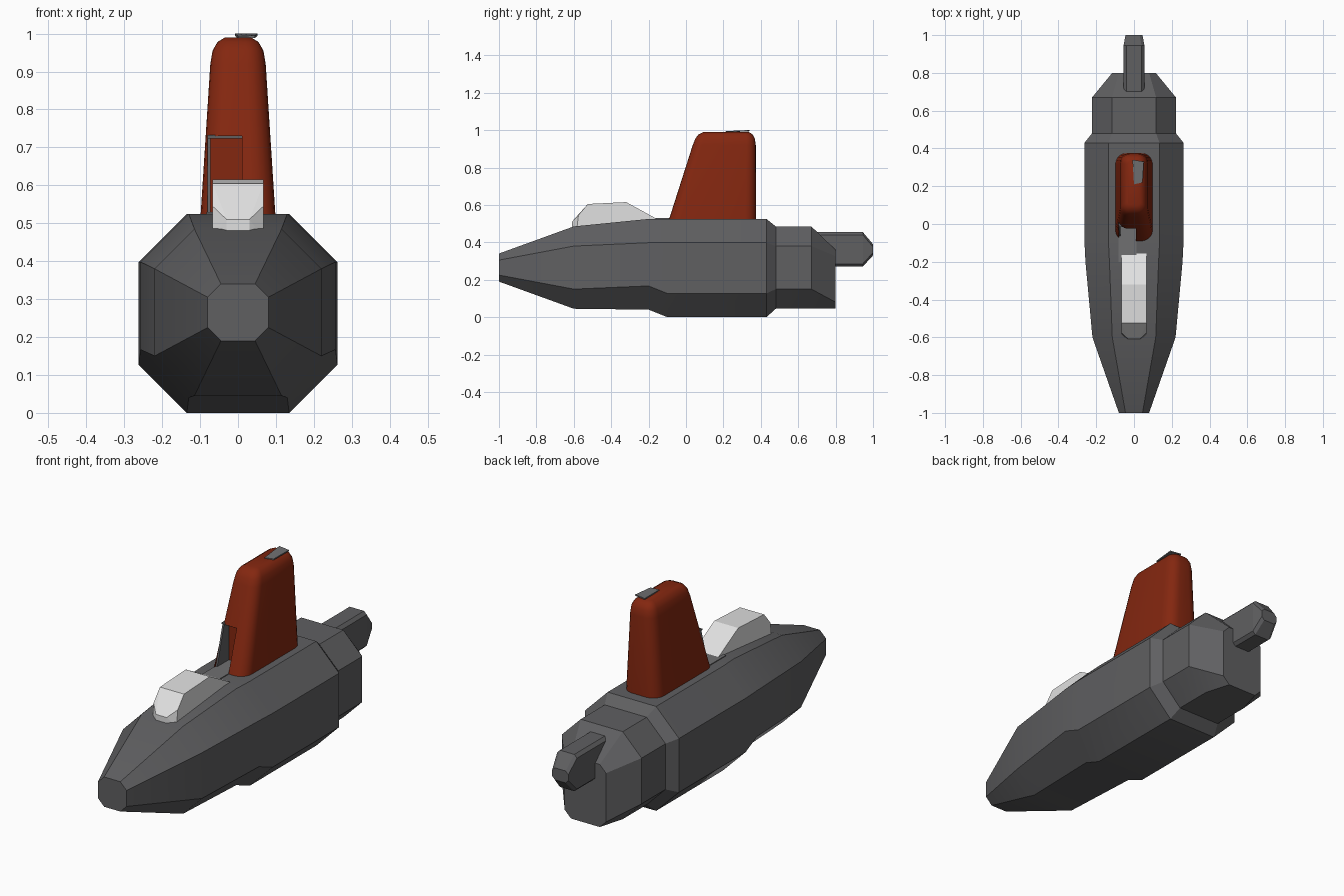
import bpy, bmesh, math

if "Cube" in bpy.data.objects:
    bpy.data.objects.remove(bpy.data.objects["Cube"])


def material(name, rgb):
    m = bpy.data.materials.new(name)
    m.diffuse_color = (*rgb, 1)
    m.use_nodes = True
    m.node_tree.nodes["Principled BSDF"].inputs["Base Color"].default_value = m.diffuse_color
    return m


GREY = material("dark grey", (0.115, 0.115, 0.12))
LIGHT_GREY = material("mid grey", (0.16, 0.16, 0.165))
RED = material("rust red", (0.23, 0.02, 0.005))
WHITE = material("pale grey", (0.75, 0.75, 0.75))


def finish(bm, name, mat, smooth=None):
    bmesh.ops.recalc_face_normals(bm, faces=bm.faces)
    me = bpy.data.meshes.new(name)
    bm.to_mesh(me)
    bm.free()
    ob = bpy.data.objects.new(name, me)
    bpy.context.collection.objects.link(ob)
    if mat:
        me.materials.append(mat)
    if smooth:
        shade(ob, smooth)
    return ob


def activate(ob):
    bpy.ops.object.select_all(action='DESELECT')
    ob.select_set(True)
    bpy.context.view_layer.objects.active = ob


def shade(ob, degrees):
    activate(ob)
    bpy.ops.object.shade_smooth_by_angle(angle=math.radians(degrees))


def loft(name, rings, mat, smooth=None):
    bm = bmesh.new()
    loops = [[bm.verts.new(p) for p in ring] for ring in rings]
    n = len(loops[0])
    for a, b in zip(loops, loops[1:]):
        for i in range(n):
            j = (i + 1) % n
            bm.faces.new((a[i], a[j], b[j], b[i]))
    bm.faces.new(loops[0])
    bm.faces.new(loops[-1])
    return finish(bm, name, mat, smooth)


def hull_of(name, points, mat, mirror=False):
    bm = bmesh.new()
    for x, y, z in points:
        bm.verts.new((x, y, z))
        if mirror:
            bm.verts.new((-x, y, z))
    bmesh.ops.convex_hull(bm, input=bm.verts)
    bmesh.ops.dissolve_limit(bm, angle_limit=0.01, verts=bm.verts, edges=bm.edges)
    return finish(bm, name, mat)


def block(name, x0, x1, y0, y1, z0, z1, mat):
    return hull_of(name, [(x, y, z) for x in (x0, x1) for y in (y0, y1)
                          for z in (z0, z1)], mat)


def octagon(y, hw, z0, z1, c):
    half = [(hw - c, z0), (hw, z0 + c), (hw, z1 - c), (hw - c, z1)]
    pts = half + [(-x, z) for x, z in reversed(half)]
    return [(x, y, z) for x, z in pts]


def rounded_ring(z, y0, y1, hw, r):
    ring = []
    corners = [(hw - r, y1 - r), (r - hw, y1 - r), (r - hw, y0 + r), (hw - r, y0 + r)]
    for k, (cx, cy) in enumerate(corners):
        for s in range(6):
            a = math.radians(90 * k + 18 * s)
            ring.append((cx + r * math.cos(a), cy + r * math.sin(a), z))
    return ring


# Fuselage: chamfered sections from nose to tail
loft("fuselage", [octagon(*s) for s in (
    (-1.0, 0.08, 0.19, 0.34, 0.035),
    (-0.6, 0.22, 0.045, 0.485, 0.105),
    (-0.2, 0.257, 0.04, 0.525, 0.127),
    (-0.1, 0.262, 0.0, 0.525, 0.127),
    (0.43, 0.262, 0.0, 0.525, 0.127),
    (0.48, 0.222, 0.045, 0.485, 0.105),
    (0.67, 0.222, 0.045, 0.485, 0.105),
    (0.8, 0.115, 0.045, 0.36, 0.035))], GREY, 32)

# Tail boom with blunt pointed end
loft("tail_boom", [octagon(*s) for s in (
    (0.65, 0.055, 0.27, 0.455, 0.015),
    (0.945, 0.055, 0.27, 0.455, 0.015),
    (1.0, 0.045, 0.33, 0.39, 0.015))], GREY)

# Canopy with a tapered windscreen
hull_of("canopy", [
    (0.03, -0.61, 0.47), (0.03, -0.61, 0.51), (0.067, -0.585, 0.46),
    (0.067, -0.575, 0.545), (0.067, -0.525, 0.605), (0.067, -0.32, 0.615),
    (0.067, -0.15, 0.522), (0.067, -0.15, 0.47)], WHITE, mirror=True)

# Fin with rounded edges and a notch in its leading edge
fin = loft("fin", [rounded_ring(*s) for s in (
    (0.50, -0.098, 0.375, 0.1, 0.06),
    (0.92, 0.036, 0.373, 0.073, 0.05),
    (0.955, 0.05, 0.368, 0.067, 0.045),
    (0.978, 0.068, 0.355, 0.054, 0.035),
    (0.99, 0.095, 0.335, 0.034, 0.02))], RED)
cutter = block("notch_cutter", -0.08, 0.01, -0.3, 0.03, 0.45, 0.73, None)
cutter.hide_render = True
cut = fin.modifiers.new("notch", 'BOOLEAN')
cut.operation = 'DIFFERENCE'
cut.object = cutter
cut.solver = 'EXACT'
activate(fin)
bpy.ops.object.modifier_apply(modifier=cut.name)
bpy.data.objects.remove(cutter)
shade(fin, 35)

# Grey lining on the side and roof of the notch
hull_of("notch_side_lining", [(x, y, z) for x in (-0.081, -0.072) for y, z in (
    (-0.065, 0.52), (0.03, 0.52), (0.03, 0.73), (-0.005, 0.73))], GREY)
block("notch_roof_lining", -0.08, 0.01, -0.015, 0.03, 0.724, 0.732, GREY)

# Deck strip between canopy and fin
block("deck_strip", -0.083, 0.012, -0.2, 0.03, 0.522, 0.529, LIGHT_GREY)

# Small tilted plate on the fin tip
hull_of("fin_tip_plate", [(x, y, z + dz) for dz in (0, 0.006) for x, y, z in (
    (0.0, 0.21, 0.987), (0.045, 0.22, 0.989),
    (-0.008, 0.34, 0.994), (0.052, 0.33, 0.994))], LIGHT_GREY)
